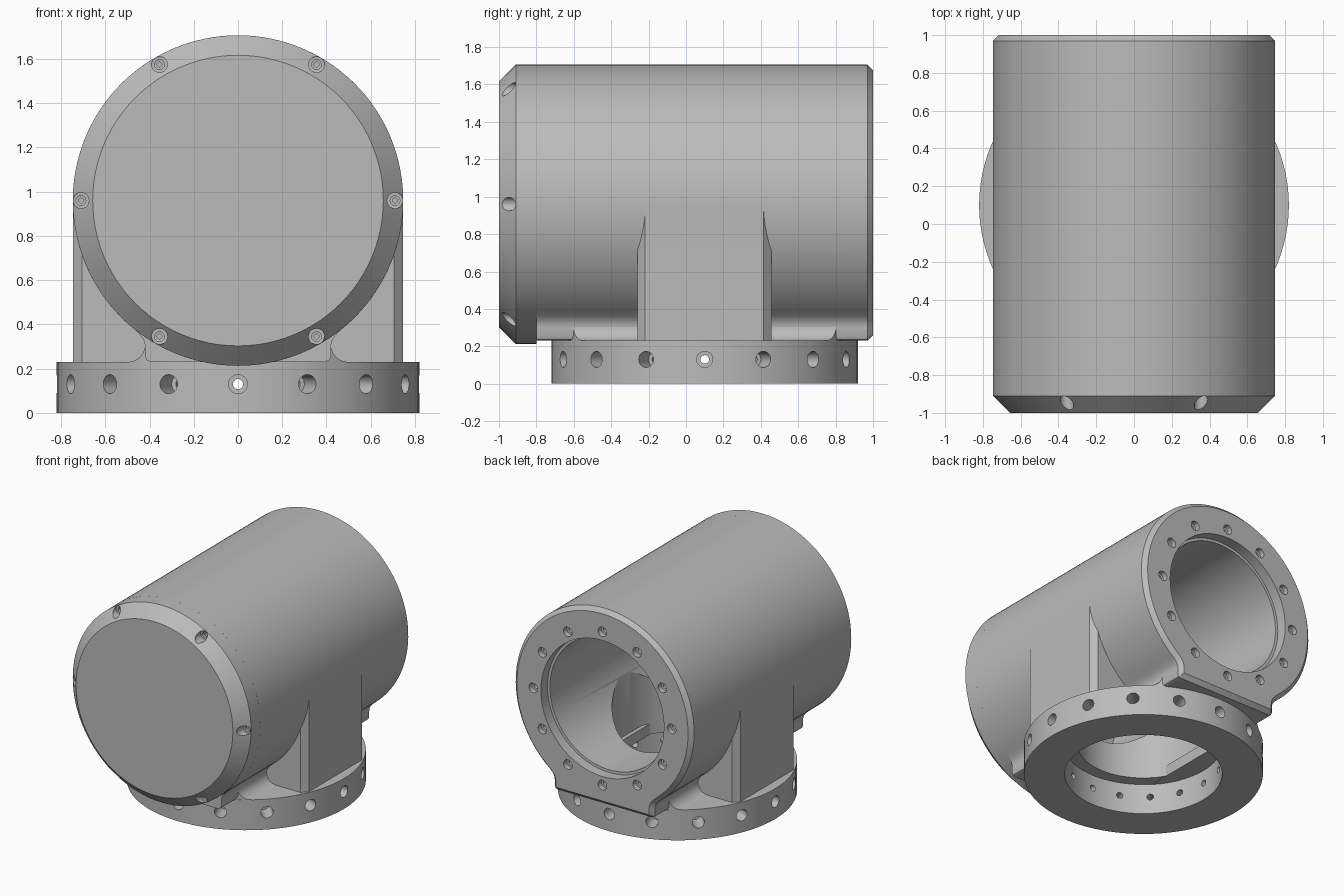
import bpy, bmesh, math
from mathutils import Matrix, Vector

if "Cube" in bpy.data.objects:
    bpy.data.objects.remove(bpy.data.objects["Cube"])

grey = bpy.data.materials.new("cast_grey")
grey.use_nodes = True
grey.diffuse_color = (0.5, 0.5, 0.5, 1)
grey.node_tree.nodes["Principled BSDF"].inputs["Base Color"].default_value = (0.5, 0.5, 0.5, 1)

AXIS_Z = 0.96      # height of the tube axis
TUBE_R = 0.747
RING_Y = 0.1       # centre of the base ring
RING_R = 0.82
RING_TOP = 0.23
ALONG_Y = Matrix.Rotation(-math.pi / 2, 4, 'X')   # local z becomes +y


def lathe(bm, profile, matrix, sides):
    """Closed solid of revolution from (radius, height) pairs, rising in height."""
    rings = [[bm.verts.new(matrix @ Vector((r * math.cos(math.tau * i / sides),
                                            r * math.sin(math.tau * i / sides), h)))
              for i in range(sides)] for r, h in profile]
    for low, high in zip(rings, rings[1:]):
        for i in range(sides):
            j = (i + 1) % sides
            bm.faces.new((low[i], low[j], high[j], high[i]))
    bm.faces.new(rings[0][::-1])
    bm.faces.new(rings[-1])


def prism(bm, points, depth):
    """Extrude a flat polygon along a vector; returns the far face."""
    face = bm.faces.new([bm.verts.new(p) for p in points])
    ext = bmesh.ops.extrude_face_region(bm, geom=[face], use_keep_orig=True)["geom"]
    bmesh.ops.translate(bm, vec=depth, verts=[v for v in ext if isinstance(v, bmesh.types.BMVert)])
    return next(f for f in ext if isinstance(f, bmesh.types.BMFace))


def make(name, bm):
    bmesh.ops.recalc_face_normals(bm, faces=bm.faces)
    mesh = bpy.data.meshes.new(name)
    bm.to_mesh(mesh)
    bm.free()
    mesh.materials.append(grey)
    obj = bpy.data.objects.new(name, mesh)
    bpy.context.collection.objects.link(obj)
    return obj


def lathed(name, profile, matrix, sides=96):
    bm = bmesh.new()
    lathe(bm, profile, matrix, sides)
    return make(name, bm)


def select(obj):
    bpy.ops.object.select_all(action='DESELECT')
    obj.select_set(True)
    bpy.context.view_layer.objects.active = obj


def combine(obj, other, operation):
    mod = obj.modifiers.new(operation, 'BOOLEAN')
    mod.operation, mod.solver, mod.object = operation, 'EXACT', other
    select(obj)
    bpy.ops.object.modifier_apply(modifier=mod.name)
    bpy.data.objects.remove(other)


def smooth(obj):
    select(obj)
    bpy.ops.object.shade_smooth_by_angle(angle=math.radians(25))


def bolt_circle(name, count, radius, y, profile):
    """Stepped holes running along y, spaced around the tube axis."""
    bm = bmesh.new()
    for k in range(count):
        a = math.tau * k / count
        place = Matrix.Translation((radius * math.cos(a), y, AXIS_Z + radius * math.sin(a)))
        lathe(bm, profile, place @ ALONG_Y, 20)
    return make(name, bm)


# Tube body: round section flowing through small coves into a flat foot
start = math.asin(0.47 / TUBE_R)
section = []
for i in range(97):
    a = start + (math.tau - 2 * start) * i / 96
    section.append(Vector((TUBE_R * math.sin(a), -0.8, AXIS_Z - TUBE_R * math.cos(a))))
top, corner, foot = section[0].copy(), Vector((0.42, -0.8, 0.342)), Vector((0.42, -0.8, 0.3))
cove = [top * (1 - t) ** 2 + corner * 2 * t * (1 - t) + foot * t * t for t in (0.25, 0.5, 0.75, 1)]
cove += [Vector((0.42, -0.8, 0.255)), Vector((0.412, -0.8, 0.237)), Vector((0.395, -0.8, RING_TOP))]
section += [Vector((-p.x, p.y, p.z)) for p in cove] + cove[::-1]
bm = bmesh.new()
rear = prism(bm, section, (0, 1.77, 0))
bmesh.ops.recalc_face_normals(bm, faces=bm.faces)
bmesh.ops.inset_region(bm, faces=[rear], thickness=0.03, depth=0.03, use_even_offset=True)
body = make("tube_body", bm)

# Side pillars: one chamfered block through the tube
x, c = 0.7465, 0.042
y0, y1 = -0.26, 0.457
outline = [(x - c, y0), (x, y0 + c), (x, y1 - c), (x - c, y1)]
outline += [(-px, py) for px, py in outline[::-1]]
bm = bmesh.new()
prism(bm, [(px, py, RING_TOP) for px, py in outline], (0, 0, AXIS_Z - RING_TOP))
combine(body, make("side_pillars", bm), 'UNION')

# Bore, bottom opening and rear bolt holes
bore = lathed("bore", [(0.495, -0.79), (0.495, 0.92), (0.515, 0.921), (0.515, 1.1)],
              Matrix.Translation((0, 0, AXIS_Z)) @ ALONG_Y)
combine(body, bore, 'DIFFERENCE')
combine(body, lathed("opening", [(0.45, 0.1), (0.45, 0.9)], Matrix.Translation((0, RING_Y, 0))), 'DIFFERENCE')
combine(body, bolt_circle("rear_holes", 12, 0.58, 1,
        [(0.02, -0.16), (0.02, -0.04), (0.036, -0.039), (0.036, 0.05)]), 'DIFFERENCE')
smooth(body)

# Front cover with chamfered rim and six recessed screw seats
cover = lathed("front_cover", [(0.657, -1), (TUBE_R, -0.91), (TUBE_R, -0.8)],
               Matrix.Translation((0, 0, AXIS_Z)) @ ALONG_Y)
combine(cover, bolt_circle("cover_holes", 6, 0.71, -1,
        [(0.036, -0.1), (0.036, 0.1), (0.022, 0.101), (0.022, 0.12),
         (0.011, 0.121), (0.011, 0.16)]), 'DIFFERENCE')
smooth(cover)

# Base ring with sixteen stepped radial holes
at_ring = Matrix.Translation((0, RING_Y, 0))
ring = lathed("base_ring", [(RING_R, 0), (RING_R, RING_TOP)], at_ring)
combine(ring, lathed("ring_hole", [(0.54, -0.1), (0.54, 0.4)], at_ring), 'DIFFERENCE')
bm = bmesh.new()
for k in range(16):
    turn = Matrix.Rotation(math.tau * k / 16, 4, 'Z') @ ALONG_Y
    lathe(bm, [(0.023, 0.45), (0.023, 0.68), (0.043, 0.681), (0.043, 0.9)],
          Matrix.Translation((0, RING_Y, 0.13)) @ turn, 20)
combine(ring, make("radial_holes", bm), 'DIFFERENCE')
smooth(ring)

# Concave fillets between foot and ring, trimmed to the ring's edge
for name, side in (("left_fillet", 1), ("right_fillet", -1)):
    arc = [(0.5 - 0.08 * math.sin(t * math.pi / 16), 0.31 - 0.08 * math.cos(t * math.pi / 16))
           for t in range(9)]
    bm = bmesh.new()
    prism(bm, [(side * px, -0.9, pz) for px, pz in arc + [(0.39, 0.31), (0.39, 0.228), (0.5, 0.228)]], (0, 2, 0))
    fillet = make(name, bm)
    combine(fillet, lathed("trim", [(RING_R - 0.001, 0), (RING_R - 0.001, 1)], at_ring), 'INTERSECT')
    smooth(fillet)
